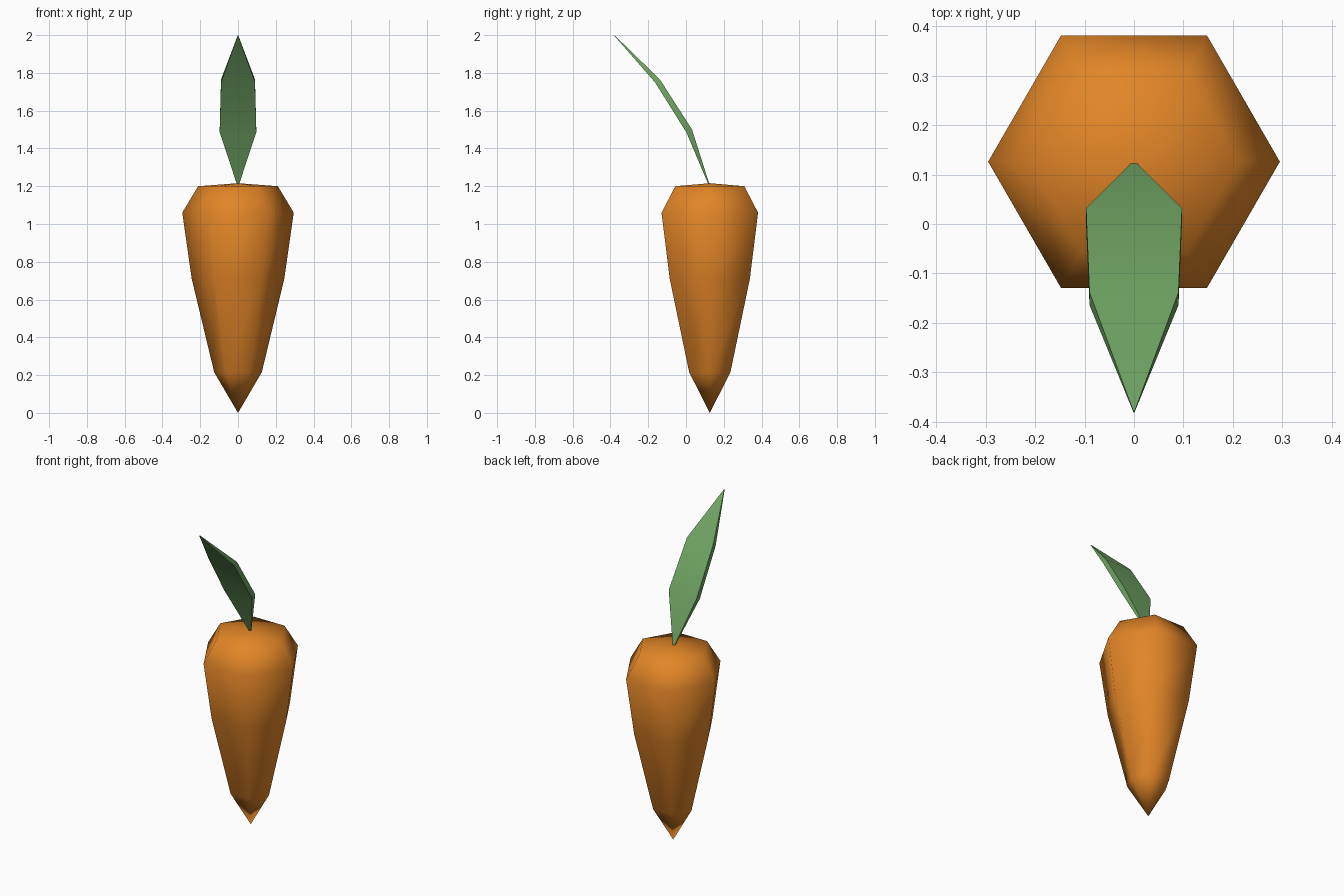
import bpy, bmesh, math

if "Cube" in bpy.data.objects:
    bpy.data.objects.remove(bpy.data.objects["Cube"])


def material(name, rgb):
    m = bpy.data.materials.new(name)
    m.diffuse_color = (*rgb, 1)
    m.use_nodes = True
    m.node_tree.nodes["Principled BSDF"].inputs["Base Color"].default_value = m.diffuse_color
    return m


def finish(bm, name, mat):
    bmesh.ops.recalc_face_normals(bm, faces=bm.faces)
    mesh = bpy.data.meshes.new(name)
    bm.to_mesh(mesh)
    bm.free()
    mesh.materials.append(mat)
    obj = bpy.data.objects.new(name, mesh)
    bpy.context.collection.objects.link(obj)
    return obj


orange = material("carrot orange", (0.76, 0.235, 0.02))
green = material("leaf green", (0.16, 0.37, 0.125))
CY = 0.126  # centre of the root in y

# Root: six-sided rings stacked between a bottom and a top point
bm = bmesh.new()
rings = []
for r, z in [(0.126, 0.215), (0.245, 0.71), (0.295, 1.06), (0.211, 1.2)]:
    rings.append([bm.verts.new((r * math.cos(i * math.pi / 3),
                                CY + r * math.sin(i * math.pi / 3), z))
                  for i in range(6)])
bottom = bm.verts.new((0, CY, 0))
top = bm.verts.new((0, CY, 1.216))
for i in range(6):
    j = (i + 1) % 6
    bm.faces.new((bottom, rings[0][j], rings[0][i]))
    bm.faces.new((top, rings[-1][i], rings[-1][j]))
    for a, b in zip(rings, rings[1:]):
        bm.faces.new((a[i], a[j], b[j], b[i]))
root = finish(bm, "carrot_root", orange)
root.data.shade_smooth()

# Leaf: thin curved blade, pointed at both ends
# sections: half width, back (y, z), front (y, z)
sections = [(0.005, (0.124, 1.21), (0.119, 1.208)),
            (0.097, (0.032, 1.5), (0.002, 1.485)),
            (0.09, (-0.138, 1.765), (-0.164, 1.75)),
            (0.001, (-0.379, 2.0), (-0.381, 1.998))]
bm = bmesh.new()
loops = [[bm.verts.new(p) for p in ((-w, *b), (w, *b), (w, *f), (-w, *f))]
         for w, b, f in sections]
for a, b in zip(loops, loops[1:]):
    for i in range(4):
        j = (i + 1) % 4
        bm.faces.new((a[i], a[j], b[j], b[i]))
bm.faces.new(loops[0])
bm.faces.new(loops[-1])
leaf = finish(bm, "leaf", green)
bpy.context.view_layer.objects.active = leaf
leaf.select_set(True)
bpy.ops.object.shade_smooth_by_angle(angle=math.radians(40))
